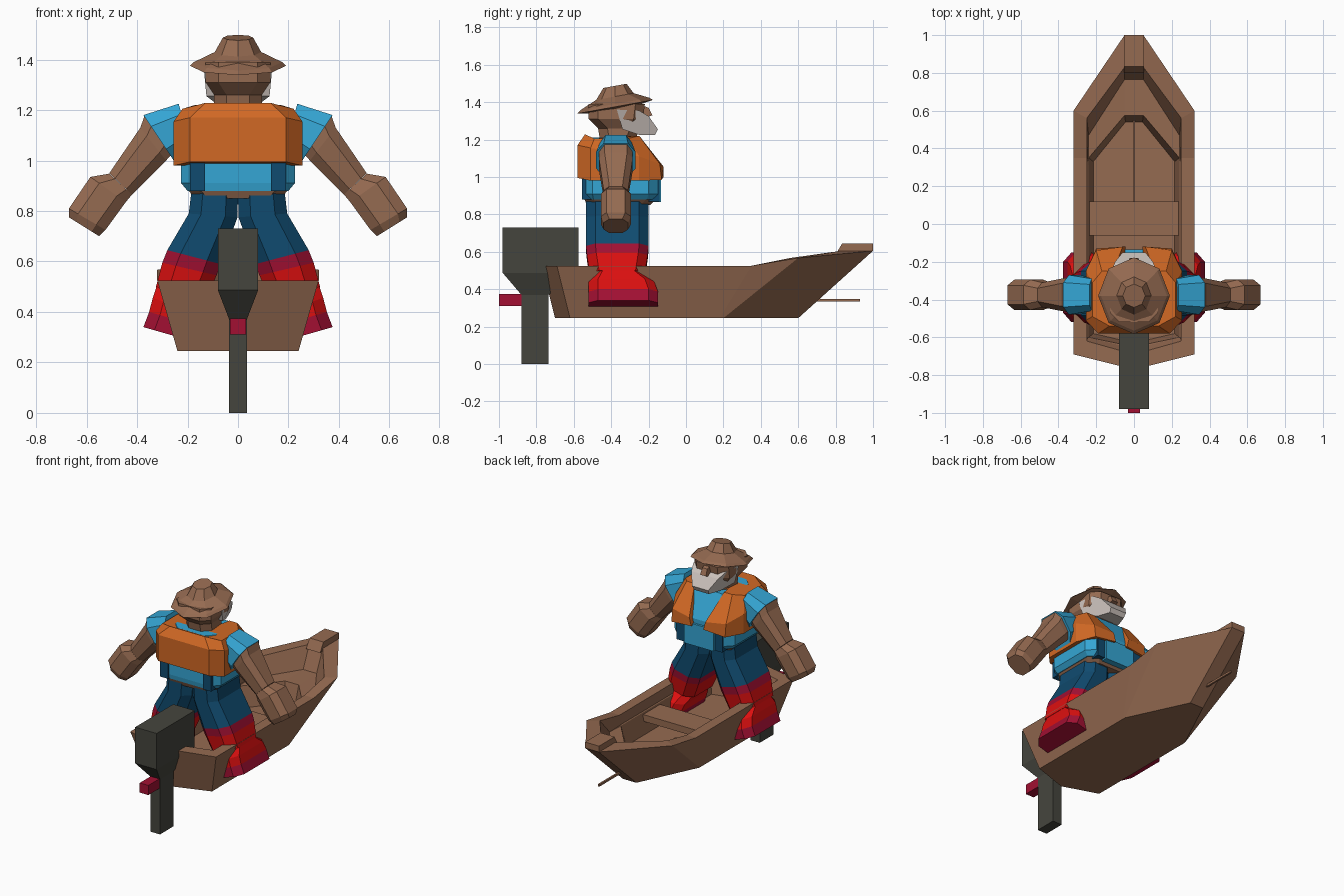
import bpy, bmesh, math

if "Cube" in bpy.data.objects:
    bpy.data.objects.remove(bpy.data.objects["Cube"])


def material(name, col):
    m = bpy.data.materials.new(name)
    m.diffuse_color = (*col, 1)
    m.use_nodes = True
    m.node_tree.nodes["Principled BSDF"].inputs["Base Color"].default_value = m.diffuse_color
    return m


BROWN = material("brown", (0.30, 0.145, 0.082))
SHIRT = material("light_blue", (0.035, 0.38, 0.66))
ORANGE = material("orange", (0.64, 0.14, 0.018))
NAVY = material("navy", (0.005, 0.07, 0.16))
RED = material("red", (0.72, 0.005, 0.005))
CRIMSON = material("crimson", (0.36, 0.005, 0.032))
GREY = material("engine_grey", (0.06, 0.06, 0.048))
BEARD = material("beard_grey", (0.60, 0.54, 0.50))


def loft(name, rings, mats, mirror=False):
    """Skin a list of equal-length rings; one material per segment, or one for all."""
    mats = mats if isinstance(mats, list) else [mats] * (len(rings) - 1)
    slots = list(dict.fromkeys(mats))
    me = bpy.data.meshes.new(name)
    bm = bmesh.new()
    vs = [[bm.verts.new(p) for p in r] for r in rings]
    n = len(rings[0])
    for k in range(len(rings) - 1):
        for i in range(n):
            j = (i + 1) % n
            f = bm.faces.new((vs[k][i], vs[k][j], vs[k + 1][j], vs[k + 1][i]))
            f.material_index = slots.index(mats[k])
    bm.faces.new(vs[0][::-1]).material_index = slots.index(mats[0])
    bm.faces.new(vs[-1]).material_index = slots.index(mats[-1])
    bmesh.ops.recalc_face_normals(bm, faces=bm.faces)
    bm.to_mesh(me)
    bm.free()
    for m in slots:
        me.materials.append(m)
    ob = bpy.data.objects.new(name, me)
    bpy.context.collection.objects.link(ob)
    if mirror:
        mod = ob.modifiers.new("mirror", 'MIRROR')
        mod.use_mirror_merge = False
    return ob


def slab(a, b, y0, y1, c=0.05):
    """Chamfered section spanning a to b in x,z and y0 to y1 in depth."""
    def at(t, y):
        return (a[0] + (b[0] - a[0]) * t, y, a[1] + (b[1] - a[1]) * t)
    return [at(.25, y0), at(.75, y0), at(1, y0 + c), at(1, y1 - c),
            at(.75, y1), at(.25, y1), at(0, y1 - c), at(0, y0 + c)]


def flat(x, y0, y1, z, cx=0.05, cy=0.05):
    """Horizontal chamfered rectangle, symmetric in x."""
    q = [(x - cx, y0), (x, y0 + cy), (x, y1 - cy), (x - cx, y1)]
    return [(px, py, z) for px, py in q] + [(-px, py, z) for px, py in q[::-1]]


def box(name, x0, x1, y0, y1, z0, z1, mat, mirror=False):
    return loft(name, [[(x0, y0, z), (x1, y0, z), (x1, y1, z), (x0, y1, z)]
                       for z in (z0, z1)], mat, mirror)


# Hull with open well and stepped foredeck
def outline(half, zs):
    pts = [(x, y, z) for (x, y), z in zip(half, zs)]
    return pts + [(-x, y, z) for x, y, z in pts[:0:-1]]


sheer = [.525, .525, .525, .567, .605]
loft("hull", [
    outline([(0, -.70), (.24, -.62), (.24, .18), (.24, .2), (.05, .6)], [.245] * 5),
    outline([(0, -.77), (.32, -.69), (.32, .35), (.32, .6), (.05, 1)], sheer),
    outline([(0, -.69), (.25, -.62), (.25, .35), (.25, .56), (.05, .83)], sheer),
    outline([(0, -.66), (.245, -.6), (.245, .33), (.24, .47), (.05, .765)], [.46] * 5),
    outline([(0, -.65), (.24, -.6), (.24, .3), (.24, .35), (.05, .575)], [.455] * 5),
    outline([(0, -.63), (.215, -.58), (.215, .28), (.215, .33), (.045, .54)], [.32] * 5),
], BROWN)
loft("bow_block", [[(x, .8, .585), (x, .835, .645), (x, 1, .645), (x, 1, .605)]
                   for x in (-.052, .052)], BROWN)
box("bench", -.235, .235, -.06, .12, .40, .445, BROWN)
box("rod", -.006, .006, .1, .93, .333, .347, BROWN)

# Outboard motor
def rect(x, y0, y1, z):
    return [(-x, y0, z), (x, y0, z), (x, y1, z), (-x, y1, z)]


loft("motor", [rect(.035, -.88, -.735, 0), rect(.035, -.88, -.735, .37),
               rect(.08, -.98, -.575, .487), rect(.08, -.98, -.575, .73)], GREY)
box("propeller", -.032, .032, -1, -.87, .31, .375, CRIMSON)

# Trouser legs running into tall boots
loft("leg", [slab((0, .875), (.185, .875), -.535, -.2),
             slab((.002, .775), (.195, .79), -.535, -.2),
             slab((.07, .59), (.28, .645), -.535, -.2),
             slab((.085, .545), (.30, .595), -.53, -.205),
             slab((.13, .44), (.325, .50), -.515, -.22)],
     [NAVY, NAVY, CRIMSON, RED], mirror=True)
loft("boot_foot", [slab((.14, .45), (.32, .51), -.49, -.24),
                   slab((.165, .40), (.338, .455), -.52, -.17),
                   slab((.18, .35), (.352, .40), -.52, -.15),
                   slab((.20, .29), (.375, .34), -.52, -.15)],
     [RED, RED, CRIMSON], mirror=True)

# Torso: belt, shirt, braces, bib
loft("belt", [flat(.17, -.53, -.19, .85), flat(.20, -.545, -.16, .885)], BROWN)
loft("shirt", [flat(.20, -.545, -.16, .88), flat(.225, -.55, -.15, .91),
               flat(.225, -.55, -.15, 1.04), flat(.15, -.5, -.24, 1.21)], SHIRT)
box("brace_back", .13, .19, -.557, -.5, .88, 1.0, NAVY, mirror=True)
box("brace_front", .115, .17, -.2, -.143, .87, 1.03, NAVY, mirror=True)
box("bib", -.11, .11, -.2, -.135, .865, 1.01, SHIRT)

# Life vest: wrapped back with two front lobes
def vest_ring(pts, zs):
    half = [(x, y, z) for (x, y), z in zip(pts, zs)]
    return half + [(-x, y, z) for x, y, z in half[::-1]]


loft("vest", [
    vest_ring([(.19, -.58), (.255, -.51), (.255, -.25), (.2, -.13), (.045, -.12), (.045, -.22)],
              [.995, .98, .98, .985, 1.0, 1.0]),
    vest_ring([(.19, -.58), (.255, -.51), (.255, -.25), (.2, -.14), (.06, -.12), (.06, -.24)],
              [1.17, 1.155, 1.11, 1.07, 1.055, 1.055]),
    vest_ring([(.13, -.54), (.22, -.49), (.22, -.31), (.17, -.25), (.11, -.25), (.1, -.31)],
              [1.228, 1.205, 1.205, 1.22, 1.22, 1.22])], ORANGE)

# Arms: sleeve, upper arm, wrist, hand
loft("sleeve", [slab((.19, 1.06), (.235, 1.225), -.46, -.29, .03),
                slab((.255, 1.0), (.375, 1.18), -.48, -.27, .04)], SHIRT, mirror=True)
loft("arm", [slab((.25, 1.04), (.37, 1.178), -.465, -.285, .03),
             slab((.285, 1.0), (.387, 1.13), -.465, -.285, .03),
             slab((.42, .865), (.51, .95), -.44, -.31, .03)], BROWN, mirror=True)
loft("hand", [slab((.42, .865), (.51, .948), -.44, -.31, .03),
              slab((.445, .835), (.585, .935), -.455, -.295, .03),
              slab((.525, .725), (.67, .81), -.455, -.295, .03),
              slab((.55, .70), (.67, .775), -.44, -.31, .03)], BROWN, mirror=True)

# Head, nose and beard
loft("head", [flat(.095, -.46, -.27, 1.2), flat(.095, -.47, -.25, 1.26),
              flat(.128, -.52, -.23, 1.31), flat(.128, -.52, -.22, 1.39)], BROWN)
loft("nose", [[(-.03, -.24, 1.31), (.03, -.24, 1.31), (.022, -.18, 1.33), (-.022, -.18, 1.33)],
              [(-.02, -.24, 1.385), (.02, -.24, 1.385), (.018, -.2, 1.37), (-.018, -.2, 1.37)]], BROWN)


def beard_side(s, w):
    pts = [(-.37, 1.36, .135), (-.25, 1.355, .12), (-.2, 1.325, .10), (-.15, 1.255, .06),
           (-.165, 1.225, .055), (-.25, 1.225, .085), (-.34, 1.255, .125)]
    return [(s * x * w, y, z) for y, z, x in pts]


loft("beard", [beard_side(-1, 1), beard_side(-1, .3), beard_side(1, .3), beard_side(1, 1)], BEARD)


# Tilted eight-sided hat
def hat_ring(rx, ry, z):
    out = []
    for i in range(8):
        a = math.tau * i / 8
        dy = ry * math.sin(a)
        out.append((rx * math.cos(a), -.38 + dy, z + .18 * dy))
    return out


loft("hat", [hat_ring(.125, .14, 1.365), hat_ring(.19, .203, 1.375), hat_ring(.175, .185, 1.39),
             hat_ring(.092, .10, 1.43), hat_ring(.06, .062, 1.487)], BROWN)
